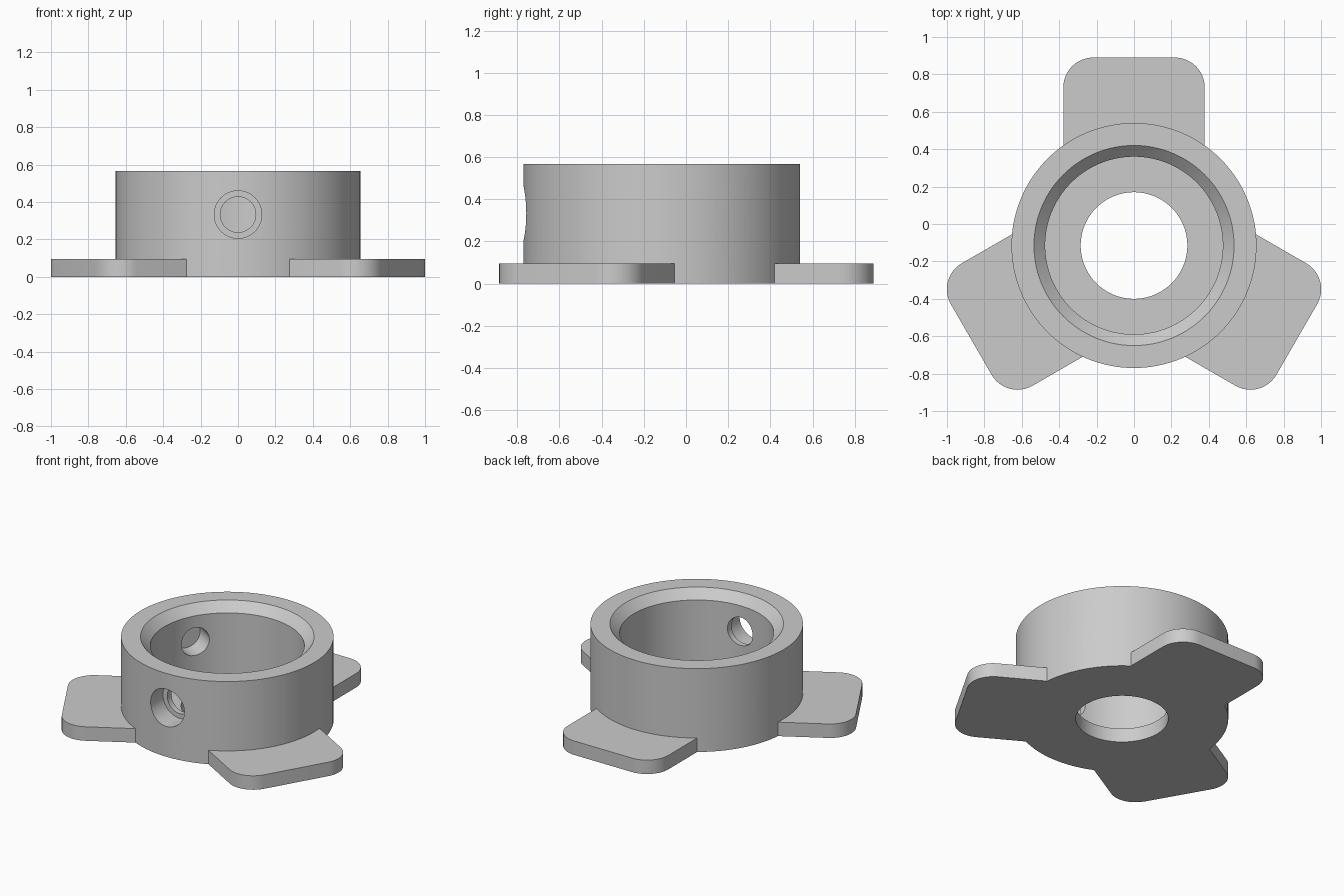
import bpy, bmesh
from math import pi, cos, sin, radians
from mathutils import Matrix, Vector

HEIGHT, BASE = 0.567, 0.095      # overall height, base plate thickness
OUTER, BORE = 0.655, 0.475       # housing wall radii
SCREW_R, PORT_Z = 0.785, 0.333   # screw circle radius, side port height

if "Cube" in bpy.data.objects:
    bpy.data.objects.remove(bpy.data.objects["Cube"])

grey = bpy.data.materials.new("light grey")
grey.use_nodes = True
grey.diffuse_color = (0.6, 0.6, 0.6, 1)
grey.node_tree.nodes["Principled BSDF"].inputs["Base Color"].default_value = (0.6, 0.6, 0.6, 1)


def make_object(name, bm):
    bmesh.ops.recalc_face_normals(bm, faces=bm.faces[:])
    mesh = bpy.data.meshes.new(name)
    bm.to_mesh(mesh)
    bm.free()
    mesh.materials.append(grey)
    obj = bpy.data.objects.new(name, mesh)
    bpy.context.scene.collection.objects.link(obj)
    return obj


def lathe(name, profile, steps=128):
    bm = bmesh.new()
    rings = [[bm.verts.new((r * cos(2 * pi * i / steps), r * sin(2 * pi * i / steps), z))
              for r, z in profile] for i in range(steps)]
    n = len(profile)
    for i in range(steps):
        a, b = rings[i], rings[(i + 1) % steps]
        for j in range(n):
            k = (j + 1) % n
            bm.faces.new((a[j], b[j], b[k], a[k]))
    return make_object(name, bm)


def flange(name, angle, inner=0.5, outer=1.005, half=0.378, corner=0.16):
    outline = [(inner, -half)]
    for side in (-1, 1):
        for i in range(13):
            t = pi / 2 * i / 12 + (-pi / 2 if side < 0 else 0)
            outline.append((outer - corner + corner * cos(t),
                            side * (half - corner) + corner * sin(t)))
    outline.append((inner, half))
    bm = bmesh.new()
    face = bm.faces.new([bm.verts.new((x, y, 0)) for x, y in outline])
    up = bmesh.ops.extrude_face_region(bm, geom=[face])["geom"]
    bmesh.ops.translate(bm, vec=(0, 0, BASE),
                        verts=[v for v in up if isinstance(v, bmesh.types.BMVert)])
    bm.transform(Matrix.Rotation(angle, 4, "Z"))
    return make_object(name, bm)


def rod(name, radius, start, end, steps=48):
    """Cylinder between two points."""
    start, end = Vector(start), Vector(end)
    axis = end - start
    bm = bmesh.new()
    bmesh.ops.create_cone(bm, cap_ends=True, segments=steps, radius1=radius,
                          radius2=radius, depth=axis.length)
    bm.transform(Matrix.Translation((start + end) / 2)
                 @ axis.to_track_quat("Z", "Y").to_matrix().to_4x4())
    return make_object(name, bm)


def combine(target, tool, operation):
    mod = target.modifiers.new("join", "BOOLEAN")
    mod.operation, mod.solver, mod.object = operation, "EXACT", tool
    bpy.context.view_layer.objects.active = target
    bpy.ops.object.modifier_apply(modifier=mod.name)
    bpy.data.objects.remove(tool)


# Cup-shaped housing with a chamfered mouth and an open floor
housing = lathe("flanged_housing", [
    (0.285, 0), (OUTER, 0), (OUTER, HEIGHT), (0.535, HEIGHT),
    (BORE, HEIGHT - 0.06), (BORE, BASE), (0.285, BASE)])

# Three mounting flanges with screw holes and driver clearance grooves
for degrees in (90, 210, 330):
    a = radians(degrees)
    x, y = SCREW_R * cos(a), SCREW_R * sin(a)
    combine(housing, flange("mounting_flange", a), "UNION")
    combine(housing, rod("screw_hole", 0.057, (x, y, -0.1), (x, y, 0.3)), "DIFFERENCE")
    combine(housing, rod("groove", 0.16, (x, y, BASE), (x, y, 0.8), 64), "DIFFERENCE")

# Three counterbored ports through the wall, between the flanges
for degrees in (30, 150, 270):
    a = radians(degrees)
    for radius, near, far in ((0.095, 0.38, 0.6), (0.127, 0.51, 0.8)):
        ends = [(r * cos(a), r * sin(a), PORT_Z) for r in (near, far)]
        combine(housing, rod("port", radius, *ends), "DIFFERENCE")

# Centre the whole piece, smooth the curved walls
housing.data.transform(Matrix.Translation((0, -0.115, 0)))
bpy.ops.object.select_all(action="DESELECT")
housing.select_set(True)
bpy.context.view_layer.objects.active = housing
bpy.ops.object.shade_smooth_by_angle(angle=radians(25))
